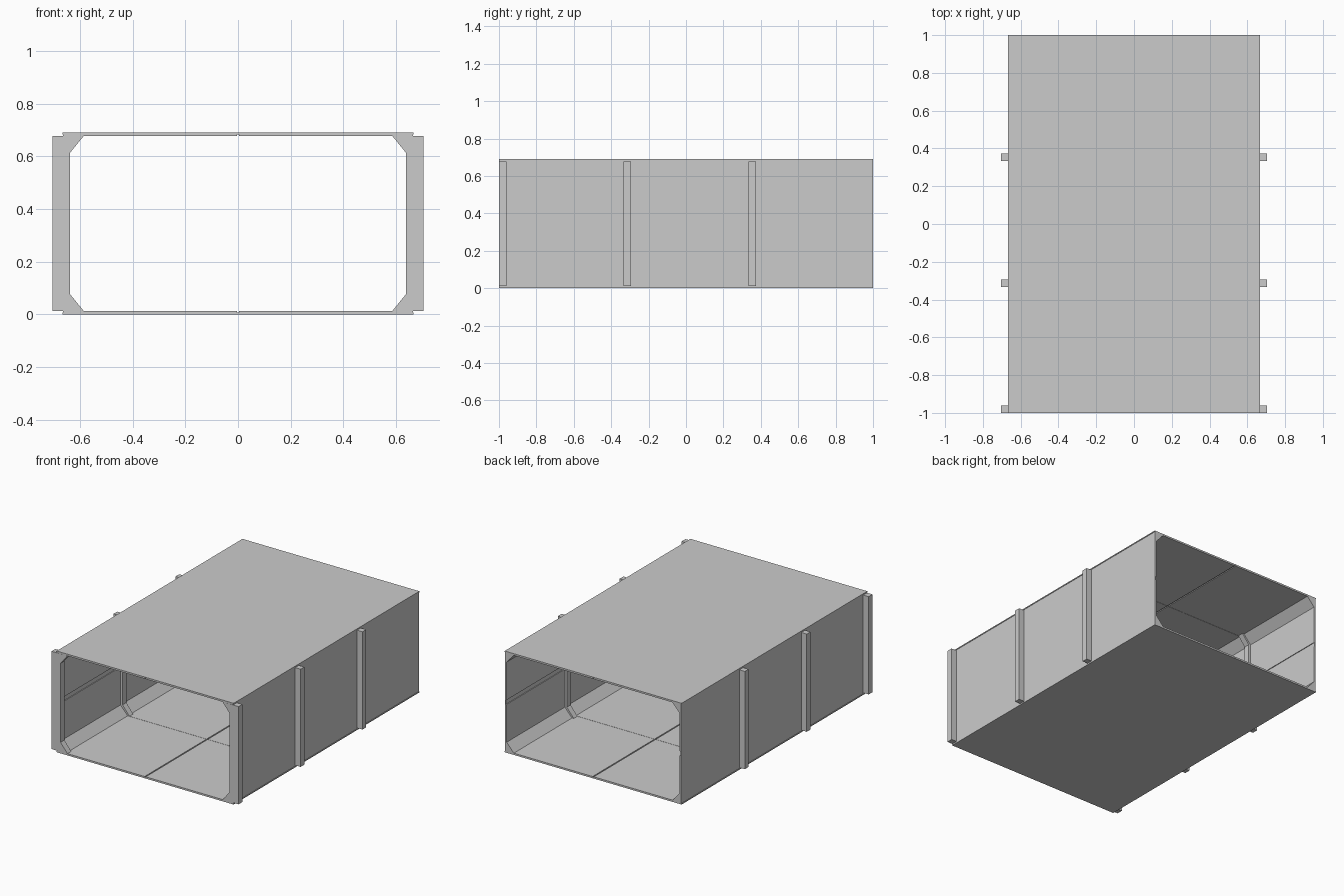
import bpy, bmesh

if "Cube" in bpy.data.objects:
    bpy.data.objects.remove(bpy.data.objects["Cube"])

H = 0.69                  # overall height
MODULE = 2 / 3            # length of one tunnel module
STARTS = [-1 + i * MODULE for i in range(3)]


def prism(name, profile, y0, y1, mirror_z=False):
    """Extrude an (x, z) profile along y, mirrored left-right and optionally top-bottom."""
    bm = bmesh.new()
    scales = [(sx, sz) for sx in (1, -1) for sz in ((1, -1) if mirror_z else (1,))]
    for sx, sz in scales:
        pts = [(sx * x, z if sz > 0 else H - z) for x, z in profile]
        face = bm.faces.new([bm.verts.new((x, y0, z)) for x, z in pts])
        ext = bmesh.ops.extrude_face_region(bm, geom=[face], use_keep_orig=True)
        moved = [g for g in ext["geom"] if isinstance(g, bmesh.types.BMVert)]
        bmesh.ops.translate(bm, verts=moved, vec=(0, y1 - y0, 0))
    bmesh.ops.recalc_face_normals(bm, faces=bm.faces)
    mesh = bpy.data.meshes.new(name)
    bm.to_mesh(mesh)
    bm.free()
    obj = bpy.data.objects.new(name, mesh)
    bpy.context.collection.objects.link(obj)
    return obj


def box(name, lo, hi):
    bpy.ops.mesh.primitive_cube_add(size=1, location=[(a + b) / 2 for a, b in zip(lo, hi)])
    obj = bpy.context.object
    obj.name = name
    obj.scale = [b - a for a, b in zip(lo, hi)]
    return obj


# Outer skin: floor and roof slabs, slightly inset side walls
box("floor_slab", (-0.667, -1, 0), (0.667, 1, 0.007))
box("roof_slab", (-0.667, -1, H - 0.007), (0.667, 1, H))
for side, s in (("right", 1), ("left", -1)):
    xs = sorted((s * 0.657, s * 0.664))
    box(side + "_wall", (xs[0], -1, 0.007), (xs[1], 1, H - 0.007))

# Inner lining: four chamfered corner panels per module, thin seams between
liner = [(0.004, 0.007), (0.657, 0.007), (0.657, 0.33), (0.652, 0.33),
         (0.652, 0.072), (0.598, 0.012), (0.004, 0.012)]
for i, y in enumerate(STARTS):
    prism(f"lining_panels_{i + 1}", liner, y + 0.001 * (i > 0),
          y + MODULE - 0.001 * (i < 2), mirror_z=True)

# Side ribs: bracket frames with angled feet, at the front of each module
rib = [(0.705, 0.012), (0.585, 0.012), (0.637, 0.076),
       (0.637, H - 0.076), (0.585, H - 0.012), (0.705, H - 0.012)]
# The parts inside and outside the wall form one closed bracket
for i, y in enumerate(STARTS):
    prism(f"side_ribs_{i + 1}", rib, y - 0.001 * (i == 0), y + 0.04)
